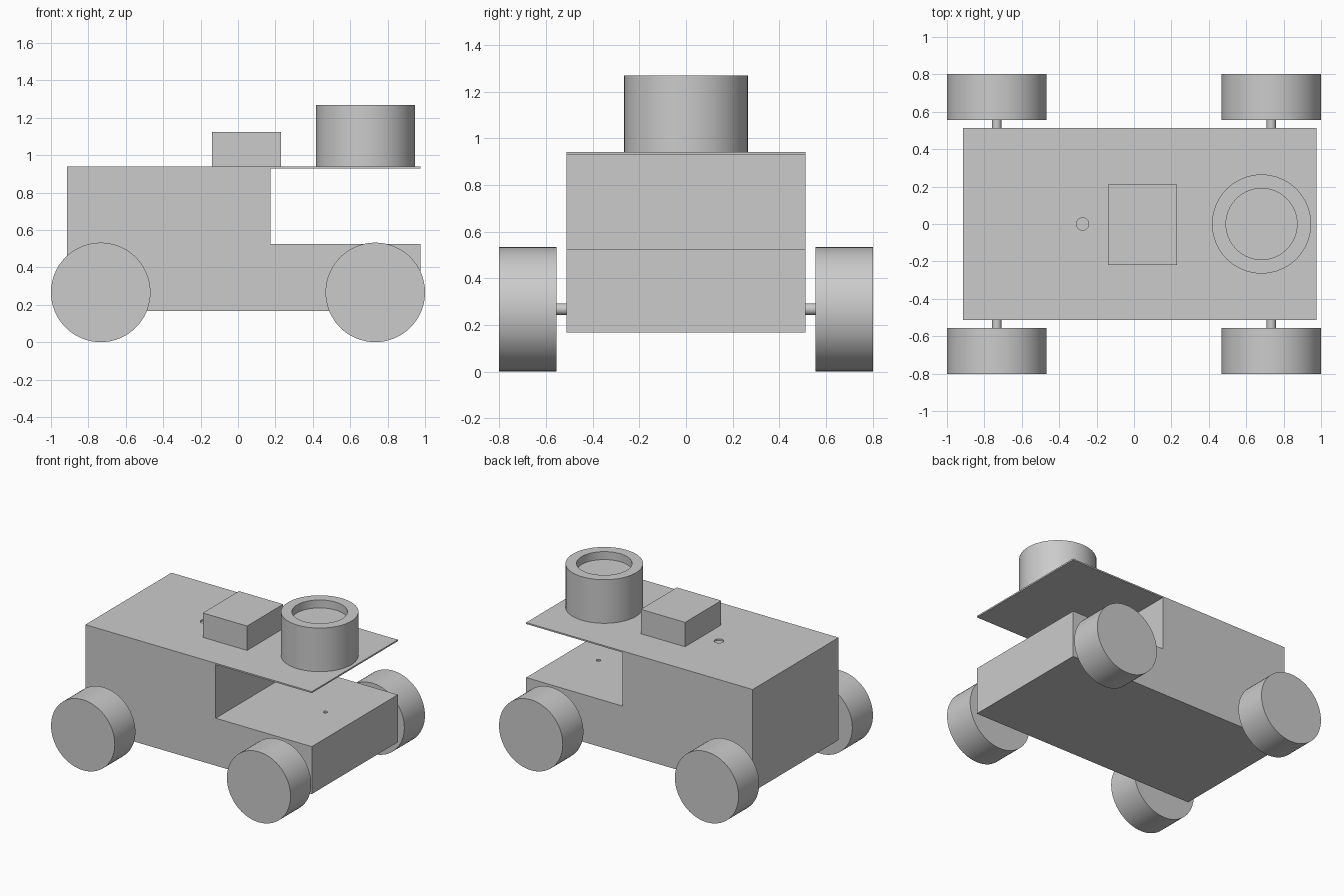
import bpy, bmesh, math
from mathutils import Matrix, Vector

if "Cube" in bpy.data.objects:
    bpy.data.objects.remove(bpy.data.objects["Cube"], do_unlink=True)

grey = bpy.data.materials.new("plain_grey")
grey.use_nodes = True
grey.diffuse_color = (0.6, 0.6, 0.6, 1)
grey.node_tree.nodes["Principled BSDF"].inputs["Base Color"].default_value = (0.6, 0.6, 0.6, 1)


def finish(name, bm, smooth=False):
    bmesh.ops.recalc_face_normals(bm, faces=bm.faces)
    mesh = bpy.data.meshes.new(name)
    bm.to_mesh(mesh)
    bm.free()
    mesh.materials.append(grey)
    obj = bpy.data.objects.new(name, mesh)
    bpy.context.collection.objects.link(obj)
    if smooth:
        bpy.ops.object.select_all(action="DESELECT")
        obj.select_set(True)
        bpy.context.view_layer.objects.active = obj
        bpy.ops.object.shade_smooth_by_angle(angle=math.radians(30))
    return obj


def extrude_profile(name, points, y0, y1):
    """Closed x-z outline extruded along y."""
    bm = bmesh.new()
    face = bm.faces.new([bm.verts.new((x, y0, z)) for x, z in points])
    out = bmesh.ops.extrude_face_region(bm, geom=[face])["geom"]
    moved = [v for v in out if isinstance(v, bmesh.types.BMVert)]
    bmesh.ops.translate(bm, verts=moved, vec=(0, y1 - y0, 0))
    return finish(name, bm)


def cylinder(name, centre, radius, length, along_y=False, sides=64, recess=None):
    """Cylinder, optionally with a round pocket (radius, depth) in its top."""
    bm = bmesh.new()
    bmesh.ops.create_cone(bm, cap_ends=True, segments=sides, radius1=radius,
                          radius2=radius, depth=length)
    if recess:
        inner, depth = recess
        top = max(bm.faces, key=lambda f: f.calc_center_median().z)
        bmesh.ops.inset_region(bm, faces=[top], thickness=radius - inner)
        out = bmesh.ops.extrude_face_region(bm, geom=[top])["geom"]
        bmesh.ops.translate(bm, vec=(0, 0, -depth),
                            verts=[v for v in out if isinstance(v, bmesh.types.BMVert)])
        if top.is_valid:
            bmesh.ops.delete(bm, geom=[top], context="FACES_ONLY")
    turn = Matrix.Rotation(math.pi / 2 if along_y else 0, 4, "X")
    bm.transform(Matrix.Translation(Vector(centre)) @ turn)
    return finish(name, bm, smooth=True)


def drill(target, name, centre, radius, depth):
    """Blind hole cut down from the given surface point."""
    cutter = cylinder(name, centre, radius, depth * 2, sides=32)
    cutter.hide_render = True
    cutter.hide_set(True)
    mod = target.modifiers.new(name, "BOOLEAN")
    mod.operation = "DIFFERENCE"
    mod.solver = "EXACT"
    mod.object = cutter


# Body: tall rear cabin, low front deck and thin overhanging roof
back, front, step = -0.915, 0.975, 0.173
floor, deck, roof_under, roof = 0.168, 0.526, 0.93, 0.941
body = extrude_profile("body", [
    (back, floor), (front, floor), (front, deck), (step, deck),
    (step, roof_under), (front, roof_under), (front, roof), (back, roof)],
    -0.513, 0.513)
drill(body, "roof_hole_cutter", (-0.275, 0, roof), 0.033, 0.012)
drill(body, "deck_hole_cutter", (0.73, 0, deck), 0.015, 0.03)

# Roof box
extrude_profile("roof_box", [(-0.14, roof), (0.23, roof), (0.23, 1.125), (-0.14, 1.125)],
                -0.22, 0.211)

# Round drum with a shallow pocket on top
cylinder("roof_drum", (0.682, 0, (roof + 1.27) / 2), 0.265, 1.27 - roof,
         recess=(0.19, 0.06))

# Axles and wheels
for end, x in (("rear", -0.734), ("front", 0.734)):
    cylinder(end + "_axle", (x, 0, 0.267), 0.025, 1.12, along_y=True, sides=32)
    for side, s in (("near", -1), ("far", 1)):
        cylinder(f"{end}_{side}_wheel", (x, s * 0.678, 0.267), 0.266, 0.246, along_y=True)
